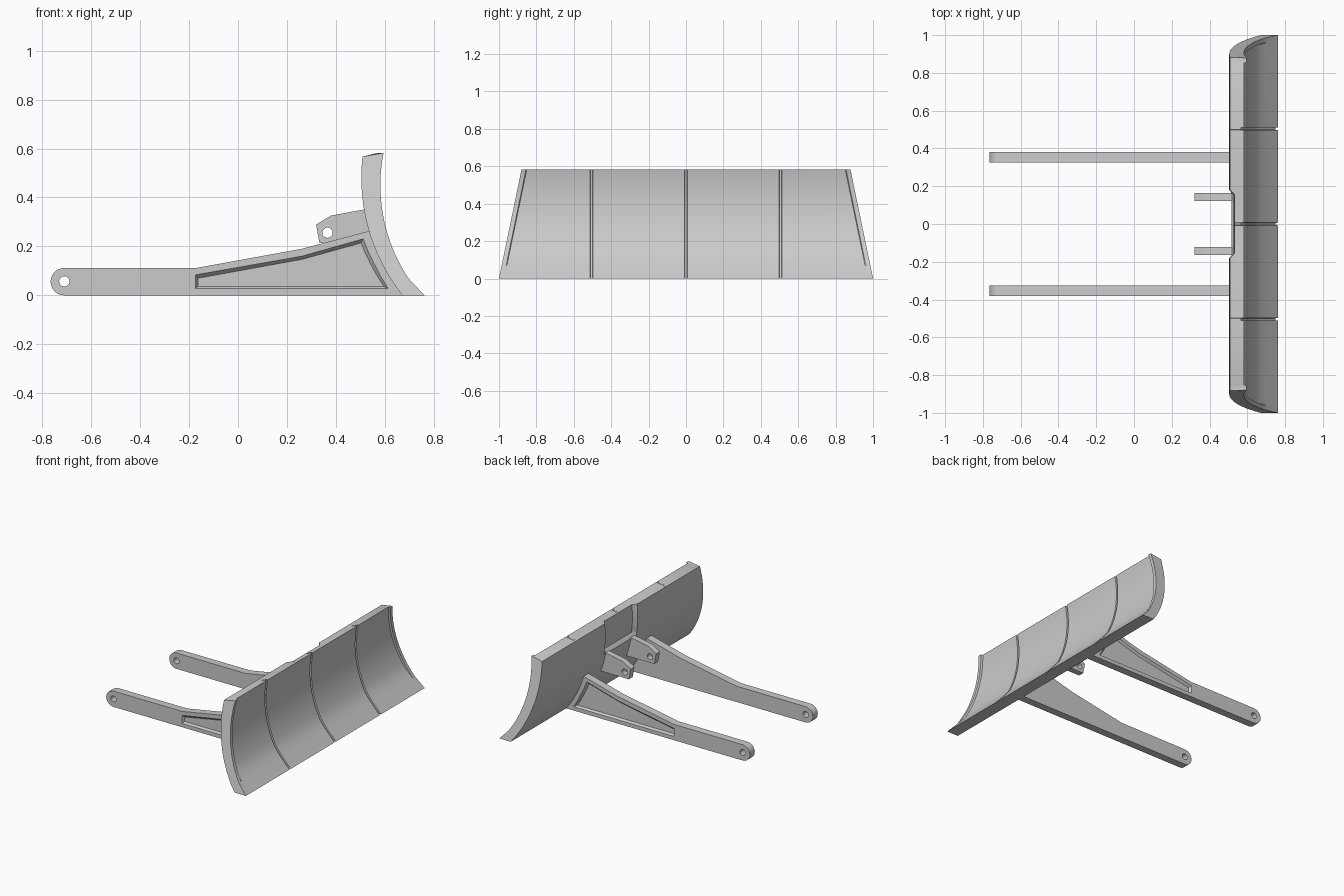
import bpy, bmesh, math

if "Cube" in bpy.data.objects:
    bpy.data.objects.remove(bpy.data.objects["Cube"])

steel = bpy.data.materials.new("steel_grey")
steel.diffuse_color = (0.6, 0.6, 0.6, 1)
steel.use_nodes = True
steel.node_tree.nodes["Principled BSDF"].inputs["Base Color"].default_value = steel.diffuse_color


def make_object(name, bm):
    bmesh.ops.recalc_face_normals(bm, faces=bm.faces)
    me = bpy.data.meshes.new(name)
    bm.to_mesh(me)
    bm.free()
    ob = bpy.data.objects.new(name, me)
    bpy.context.collection.objects.link(ob)
    me.materials.append(steel)
    return ob


def loft(name, rings):
    """Closed solid skinned through rings of equal length."""
    bm = bmesh.new()
    rows = [[bm.verts.new(p) for p in ring] for ring in rings]
    n = len(rows[0])
    for a, b in zip(rows, rows[1:]):
        for i in range(n):
            j = (i + 1) % n
            bm.faces.new((a[i], a[j], b[j], b[i]))
    bm.faces.new(rows[0])
    bm.faces.new(rows[-1])
    return make_object(name, bm)


def prism(name, outline, y0, y1, outline2=None):
    return loft(name, [[(x, y0, z) for x, z in outline],
                       [(x, y1, z) for x, z in (outline2 or outline)]])


def circle(cx, cz, r, n=24, a0=0.0, a1=2 * math.pi, closed=True):
    steps = n if closed else n - 1
    return [(cx + r * math.cos(a0 + (a1 - a0) * i / steps),
             cz + r * math.sin(a0 + (a1 - a0) * i / steps)) for i in range(n)]


def cut(ob, cutter):
    mod = ob.modifiers.new("cut", "BOOLEAN")
    mod.operation = "DIFFERENCE"
    mod.solver = "EXACT"
    mod.object = cutter
    bpy.context.view_layer.update()
    me = bpy.data.meshes.new_from_object(
        ob.evaluated_get(bpy.context.evaluated_depsgraph_get()))
    ob.modifiers.clear()
    ob.data = me
    bpy.data.objects.remove(cutter)


def smooth(ob):
    bpy.ops.object.select_all(action="DESELECT")
    ob.select_set(True)
    bpy.context.view_layer.objects.active = ob
    bpy.ops.object.shade_smooth_by_angle(angle=math.radians(25))


def front_x(z):
    return 0.582 + 0.69 - math.sqrt(0.69 ** 2 - (z - 0.45) ** 2)


def back_x(z):
    return 0.504 + 0.77 - math.sqrt(0.77 ** 2 - (z - 0.48) ** 2)


# Blade: curved section swept across, with end flanges, grooves and a back recess
front = [(front_x(z), z) for z in [0.582 - 0.512 * i / 16 for i in range(17)]]
front.append((0.762, 0.0))
back_z = [0, 0.04, 0.08, 0.12, 0.16, 0.2, 0.24, 0.28, 0.315, 0.345,
          0.37, 0.41, 0.45, 0.49, 0.53, 0.567]
back = [(back_x(z), z) for z in back_z]


def blade_ring(side, inset, y, face_cut, groove, rear_cut):
    ring = []
    for x, z in front:
        fade = min(1, max(0, (z - 0.07) / 0.06))
        yy = side * (1 - 0.2069 * z - inset) if side else y
        ring.append((x - face_cut * fade - groove, yy, z))
    for x, z in back:
        yy = side * (1 - 0.2069 * z - inset) if side else y
        ring.append((x + (rear_cut if z > 0.36 else 0), yy, z))
    return ring


D, G, R = 0.013, 0.014, 0.024
columns = [(-1, 0, 0, 0, 0, 0), (-1, 0.024, 0, 0, 0, 0), (-1, 0.028, 0, D, 0, 0)]
middle = []
for y0, rear in ((-0.505, 0), (0, R), (0.505, 0)):
    for dy, g in ((-0.007, 0), (-0.006, G), (0.006, G), (0.007, 0)):
        middle.append((0, 0, y0 + dy, D, g, rear))
middle += [(0, 0, s * y, D, 0, r) for s in (-1, 1) for y, r in ((0.18, 0), (0.155, R))]
columns += sorted(middle, key=lambda c: c[2])
columns += [(1, 0.028, 0, D, 0, 0), (1, 0.024, 0, 0, 0, 0), (1, 0, 0, 0, 0, 0)]
smooth(loft("blade", [blade_ring(*c) for c in columns]))

# Push arm outline, with its end seated in the back of the blade
arm = circle(-0.71, 0.056, 0.056, 15, -math.pi / 2, -1.5 * math.pi, False)
arm += [(-0.17, 0.112), (0.26, 0.19), (0.537, 0.263)]
arm += [(back_x(z) + 0.008, z) for z in (0.26, 0.2, 0.15, 0.1, 0.05, 0)]

# Sunken panel on the outer side of each arm
rim = [(-0.173, 0.027), (-0.173, 0.084), (0.26, 0.16), (0.512, 0.231),
       (0.53, 0.185), (0.553, 0.137), (0.58, 0.084), (0.614, 0.027)]
floor = [(-0.163, 0.037), (-0.163, 0.07), (0.262, 0.147), (0.503, 0.214),
         (0.52, 0.173), (0.542, 0.128), (0.566, 0.084), (0.596, 0.037)]

# Lug outline, two lugs behind the blade
lug = [(0.333, 0.213), (0.319, 0.289), (0.38, 0.326), (0.516, 0.351),
       (0.535, 0.345), (0.57, 0.213)]

for s, label in ((-1, "front"), (1, "rear")):
    ob = prism(label + "_push_arm", arm, s * 0.325, s * 0.38)
    cut(ob, prism("pin_cutter", circle(-0.71, 0.057, 0.021), s * 0.3, s * 0.4))
    cut(ob, prism("panel_cutter", floor, s * 0.365, s * 0.3802, rim))
    smooth(ob)

    ob = prism(label + "_lug", lug, s * 0.121, s * 0.163)
    cut(ob, prism("pin_cutter", circle(0.366, 0.256, 0.021), s * 0.1, s * 0.2))
    smooth(ob)
